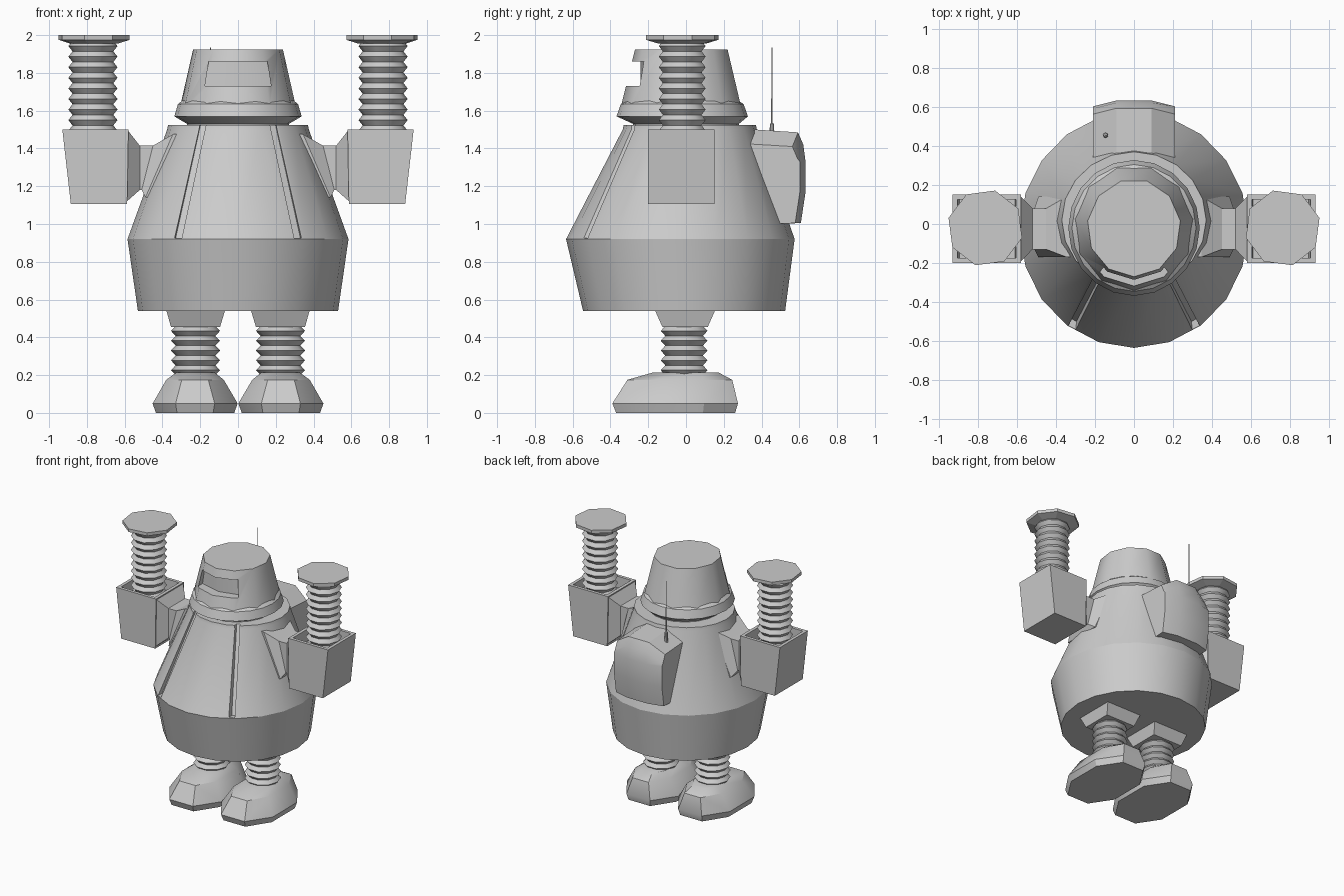
import bpy, bmesh, math

if "Cube" in bpy.data.objects:
    bpy.data.objects.remove(bpy.data.objects["Cube"])

def loft(name, rings, mirror=False, smooth=25):
    """Skin a list of equal-length closed rings and cap both ends."""
    bm = bmesh.new()
    loops = [[bm.verts.new(p) for p in r] for r in rings]
    n = len(loops[0])
    for a, b in zip(loops, loops[1:]):
        for i in range(n):
            j = (i + 1) % n
            bm.faces.new((a[i], a[j], b[j], b[i]))
    bm.faces.new(loops[0])
    bm.faces.new(loops[-1])
    bmesh.ops.recalc_face_normals(bm, faces=bm.faces[:])
    me = bpy.data.meshes.new(name)
    bm.to_mesh(me)
    bm.free()
    ob = bpy.data.objects.new(name, me)
    bpy.context.collection.objects.link(ob)
    if mirror:
        ob.modifiers.new("mirror", 'MIRROR')
    if smooth:
        shade(ob, smooth)
    return ob

def select(ob):
    bpy.ops.object.select_all(action='DESELECT')
    ob.select_set(True)
    bpy.context.view_layer.objects.active = ob

def shade(ob, deg):
    select(ob)
    bpy.ops.object.shade_smooth_by_angle(angle=math.radians(deg))

def cut(ob, cutter):
    m = ob.modifiers.new("cut", 'BOOLEAN')
    m.operation, m.solver, m.object = 'DIFFERENCE', 'EXACT', cutter
    select(ob)
    bpy.ops.object.modifier_apply(modifier=m.name)
    bpy.data.objects.remove(cutter)

def ring(cx, cy, z, rx, ry, n, start=-90):
    s = math.radians(start)
    return [(cx + rx * math.cos(s + math.tau * i / n),
             cy + ry * math.sin(s + math.tau * i / n), z) for i in range(n)]

def rect(x0, x1, y0, y1, z):
    return [(x0, y0, z), (x1, y0, z), (x1, y1, z), (x0, y1, z)]

def oct_ring(x0, x1, y0, y1, z, k=0.27):
    dx, dy = (x1 - x0) * k, (y1 - y0) * k
    return [(x0 + dx, y0, z), (x1 - dx, y0, z), (x1, y0 + dy, z), (x1, y1 - dy, z),
            (x1 - dx, y1, z), (x0 + dx, y1, z), (x0, y1 - dy, z), (x0, y0 + dy, z)]

def bellows(name, cx, cy, z0, z1, folds, r_out, r_in):
    h = (z1 - z0) / folds
    rings = []
    for i in range(folds):
        rings.append(ring(cx, cy, z0 + i * h, r_in, r_in, 10, 0))
        rings.append(ring(cx, cy, z0 + (i + 0.5) * h, r_out, r_out, 10, 0))
    rings.append(ring(cx, cy, z1, r_in, r_in, 10, 0))
    return loft(name, rings, True, 40)

# Body with two grooves framing the front panel
body = loft("body", [ring(0, -0.01, 0.54, 0.53, 0.535, 20),
                     ring(0, -0.03, 0.92, 0.585, 0.605, 20),
                     ring(0, 0.02, 1.5, 0.375, 0.355, 20),
                     ring(0, 0.02, 1.525, 0.37, 0.35, 20)], smooth=0)
for s in (-1, 1):
    groove = loft("groove_cutter", [
        [(s * 0.295, -0.50, 0.925), (s * 0.33, -0.48, 0.925), (s * 0.35, -0.62, 0.925), (s * 0.305, -0.65, 0.925)],
        [(s * 0.165, -0.25, 1.54), (s * 0.195, -0.24, 1.54), (s * 0.215, -0.37, 1.54), (s * 0.17, -0.38, 1.54)]],
        smooth=0)
    cut(body, groove)
shade(body, 22)

# Head: flared collar and tapered dome with a recessed visor
loft("head_collar", [ring(0, 0, 1.50, 0.27, 0.28, 20), ring(0, 0, 1.53, 0.27, 0.28, 20),
                     ring(0, -0.02, 1.57, 0.337, 0.348, 20),
                     ring(0, -0.02, 1.635, 0.318, 0.325, 20),
                     ring(0, -0.02, 1.665, 0.28, 0.28, 20)])
dome = loft("head_dome", [ring(0, -0.02, 1.62, 0.31, 0.325, 11),
                          ring(0, -0.02, 1.925, 0.24, 0.25, 11)], smooth=0)
def visor(hw, z):
    return [(-hw, -0.6, z), (-hw, -0.195, z), (0, -0.24, z), (hw, -0.195, z), (hw, -0.6, z)]
cut(dome, loft("visor_cutter", [visor(0.175, 1.73), visor(0.155, 1.86)], smooth=0))
shade(dome, 35)

# Shoulder joint, lofted outward along x
def section(x_low, x_top, y0, y1, z0, z1):
    return [(x_low, y0, z0), (x_low, y1, z0), (x_top, y1, z1), (x_top, y0, z1)]
loft("shoulder", [section(0.30, 0.25, -0.17, 0.14, 1.14, 1.48),
                  section(0.49, 0.345, -0.17, 0.14, 1.14, 1.475),
                  section(0.51, 0.45, -0.13, 0.08, 1.18, 1.415),
                  section(0.52, 0.52, -0.13, 0.08, 1.18, 1.415),
                  section(0.588, 0.583, -0.195, 0.145, 1.12, 1.495)], True, 0)

# Open-topped forearm box
loft("forearm_box", [rect(0.587, 0.885, -0.20, 0.15, 1.105), rect(0.58, 0.93, -0.20, 0.15, 1.5),
                     rect(0.605, 0.905, -0.175, 0.125, 1.5),
                     rect(0.61, 0.895, -0.175, 0.125, 1.41)], True, 0)

# Arm bellows and disc hand
bellows("arm_bellows", 0.768, -0.02, 1.41, 1.97, 10, 0.13, 0.108)
loft("hand_disc", [ring(0.762, -0.02, 1.955, 0.13, 0.13, 8, 105),
                   ring(0.762, -0.02, 1.975, 0.195, 0.198, 8, 105),
                   ring(0.762, -0.02, 2.0, 0.195, 0.198, 8, 105)], True, 0)

# Legs: hip block, bellows, foot
loft("hip_block", [rect(0.068, 0.38, -0.165, 0.155, 0.545),
                   rect(0.095, 0.355, -0.125, 0.115, 0.455)], True, 0)
bellows("leg_bellows", 0.225, -0.01, 0.20, 0.46, 5, 0.13, 0.105)
loft("foot", [oct_ring(0.02, 0.435, -0.37, 0.26, 0),
              oct_ring(0.002, 0.452, -0.39, 0.275, 0.05),
              oct_ring(0.075, 0.38, -0.31, 0.245, 0.175),
              oct_ring(0.125, 0.325, -0.17, 0.17, 0.215)], True, 32)

# Backpack, lofted across x so its top and back bulge in the middle
def pack(x, top, back, front):
    return [(x, y, z) for y, z in ((0.46, 1.0), (front, top - 0.005), (back - 0.04, top - 0.02),
                                   (back - 0.012, top - 0.085), (back, 1.33), (back, 1.17),
                                   (back - 0.025, 1.005))]
edge, mid = (1.43, 0.603, 0.315), (1.505, 0.633, 0.365)
loft("backpack", [pack(-0.21, *edge), pack(-0.09, *mid), pack(0.09, *mid), pack(0.21, *edge)], smooth=30)

# Antenna
loft("antenna", [ring(-0.145, 0.455, z, r, r, 8) for z, r in
                 ((1.44, 0.014), (1.53, 0.011), (1.535, 0.004), (1.935, 0.003))])
